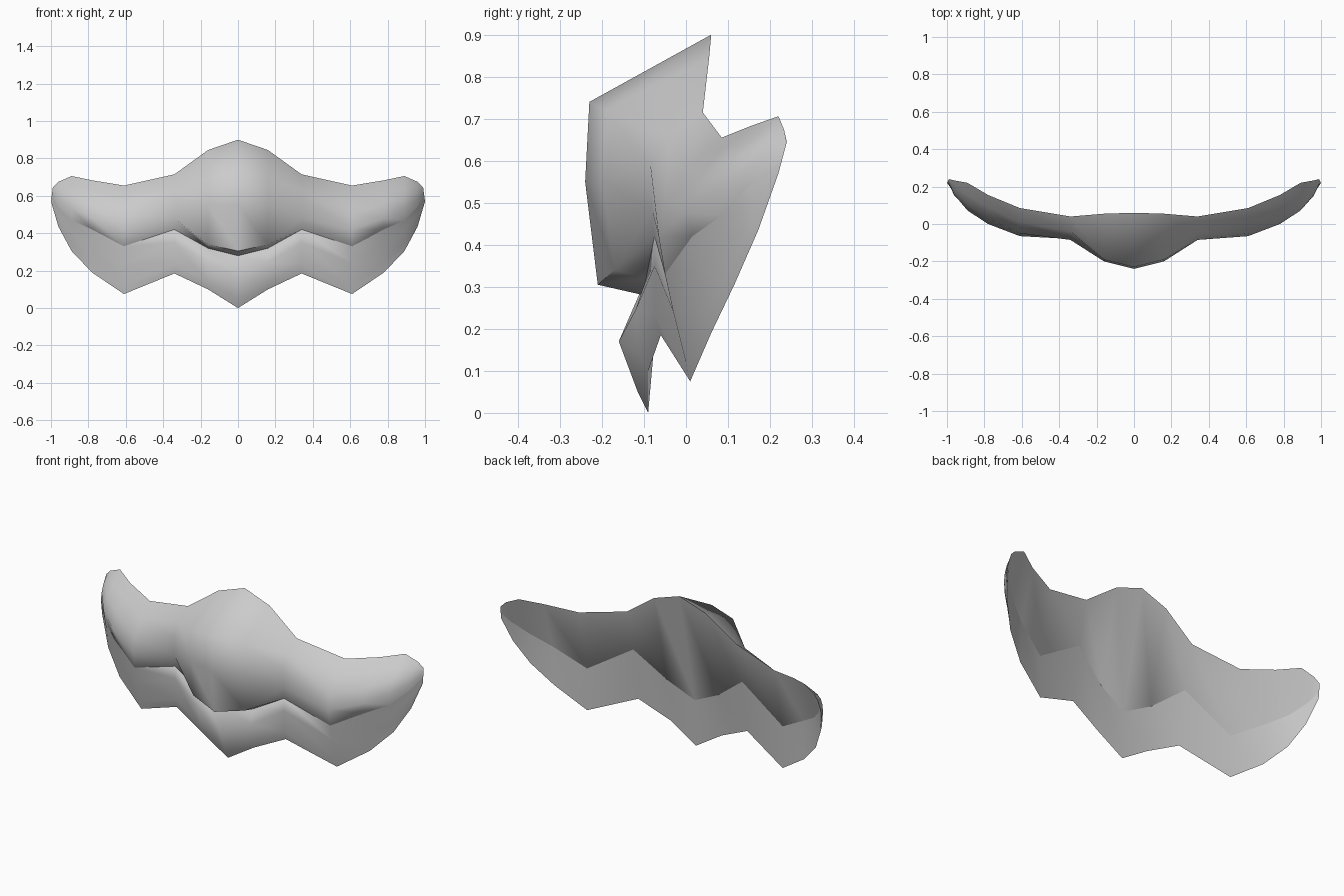
import bpy, bmesh
from mathutils import Vector

if "Cube" in bpy.data.objects:
    bpy.data.objects.remove(bpy.data.objects["Cube"])

# stations across the right half; the left half is mirrored
XS = [0, .16, .34, .61, .78, .89, .96]
TIP_TOP, TIP_LOW = Vector((.99, .24, .645)), Vector((1.0, .22, .57))

# (y, z) along each station, from the rim down to the pointed fringe
RIM = [(.06, .90), (.055, .845), (.04, .715), (.085, .655), (.155, .683), (.22, .706), (.233, .675)]
BROW = [(-.23, .74), (-.19, .72), (-.04, .66), (.01, .59), (.09, .63), (.155, .65), (.195, .65)]
CHEST = [(-.24, .55), (-.20, .55), (-.085, .59), (-.05, .50), (.03, .56), (.10, .60), (.17, .62)]
SHELF = [(-.21, .305), (-.17, .34), (-.08, .48), (-.065, .42), (.0, .48), (.072, .535), (.155, .58)]
TUCK = [(-.10, .28), (-.095, .32), (-.075, .42), (-.05, .33), (.015, .42), (.085, .47), (.15, .54)]
BACK = [(-.08, .26), (-.06, .34), (-.015, .48), (.01, .31), (.07, .41), (.13, .48), (.19, .55)]
EDGE = [(-.16, .17), (-.12, .245), (-.075, .35), (-.03, .24), (.03, .335), (.10, .41), (.155, .50)]
STEP = [(-.115, .05), (-.11, .14), (-.075, .235), (0, .12), (.05, .24), (.11, .345), (.16, .46)]
FRINGE = [(-.09, 0), (-.09, .10), (-.06, .185), (.01, .075), (.06, .19), (.115, .305), (.172, .435)]


def shell(name, rows, t0, t1):
    """Loft a closed band from rows, ending in an outer tip edge."""
    bm = bmesh.new()
    half = []
    for i, x in enumerate(XS):
        half.append([Vector((x, *r[i])) for r in rows])
    # narrow end section, squeezed towards the outer edge
    zs = [p.z for p in half[-1]]
    lo, hi = min(zs), max(zs)
    end = []
    for p in half[-1]:
        f = t0 + (t1 - t0) * (hi - p.z) / (hi - lo)
        q = TIP_TOP.lerp(TIP_LOW, f)
        end.append(q)
    half.append(end)
    full = [[Vector((-p.x, p.y, p.z)) for p in s] for s in half[:0:-1]] + half
    vs = [[bm.verts.new(p) for p in s] for s in full]
    n = len(rows)
    for a, b in zip(vs, vs[1:]):
        for k in range(n):
            m = (k + 1) % n
            bm.faces.new((a[k], b[k], b[m], a[m]))
    bmesh.ops.remove_doubles(bm, verts=bm.verts, dist=.0005)
    bmesh.ops.recalc_face_normals(bm, faces=bm.faces)
    me = bpy.data.meshes.new(name)
    bm.to_mesh(me)
    bm.free()
    ob = bpy.data.objects.new(name, me)
    bpy.context.collection.objects.link(ob)
    bpy.ops.object.select_all(action='DESELECT')
    ob.select_set(True)
    bpy.context.view_layer.objects.active = ob
    bpy.ops.object.shade_smooth_by_angle(angle=1.0)
    return ob


# bulging upper layer with the arched rim
shell("upper_layer", [RIM, BROW, CHEST, SHELF, TUCK, BACK], 0, .6)
# zigzag lower layer hanging beneath it
shell("zigzag_fringe", [TUCK, EDGE, STEP, FRINGE, BACK], .55, 1)
